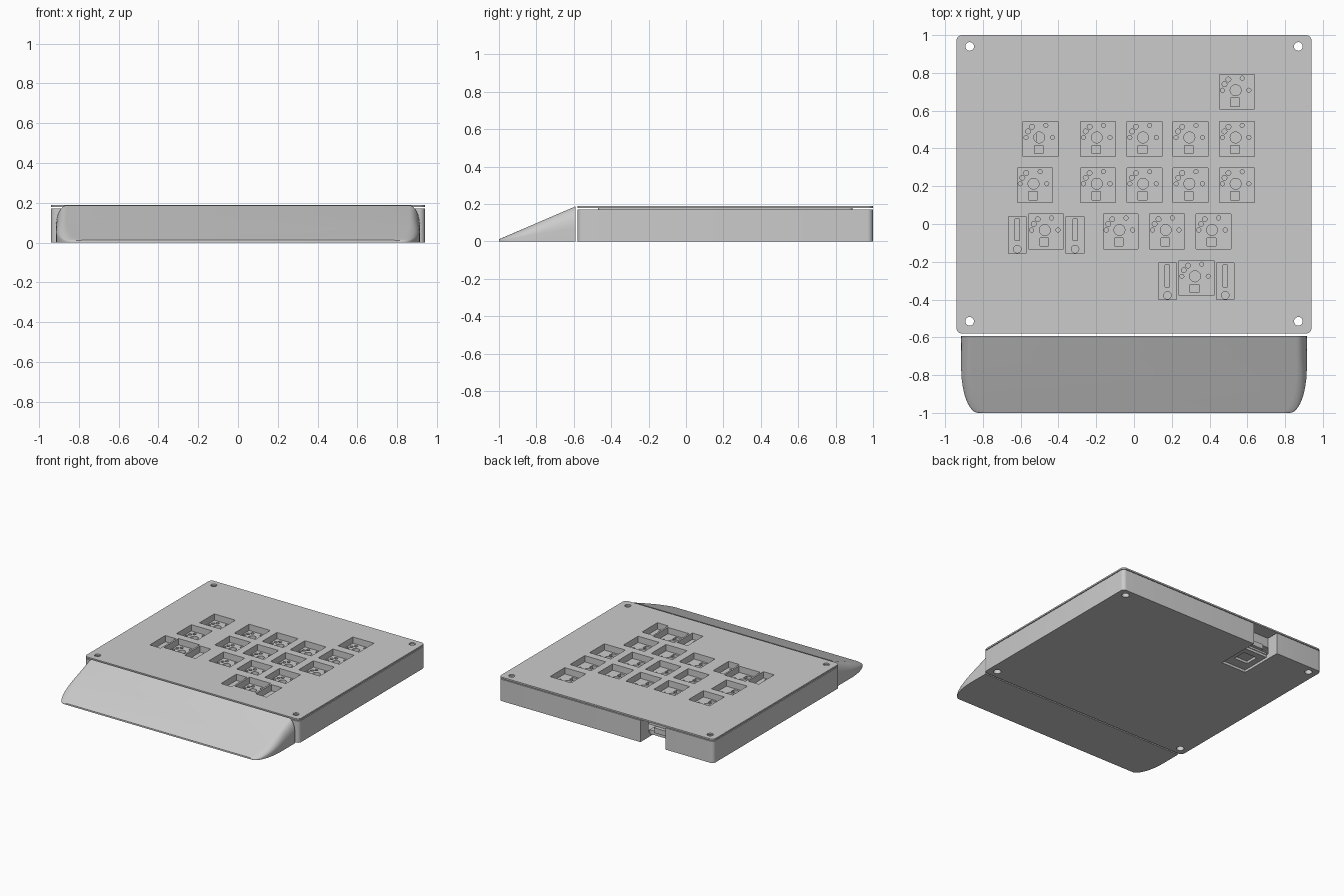
import bpy, bmesh, math

if "Cube" in bpy.data.objects:
    bpy.data.objects.remove(bpy.data.objects["Cube"])


def mesh_object(name, bm):
    bmesh.ops.recalc_face_normals(bm, faces=bm.faces)
    me = bpy.data.meshes.new(name)
    bm.to_mesh(me)
    bm.free()
    ob = bpy.data.objects.new(name, me)
    bpy.context.collection.objects.link(ob)
    return ob


def loft(name, rings):
    """Skin a stack of closed rings and cap both ends."""
    bm = bmesh.new()
    vs = [[bm.verts.new(p) for p in r] for r in rings]
    n = len(vs[0])
    for a, b in zip(vs, vs[1:]):
        for i in range(n):
            j = (i + 1) % n
            bm.faces.new((a[i], a[j], b[j], b[i]))
    bm.faces.new(vs[0])
    bm.faces.new(vs[-1])
    return mesh_object(name, bm)


def rounded_rect(inset, r, z):
    """Case outline, shrunk by inset, with rounded corners."""
    hx, hy, cy = 0.94 - inset, 0.79 - inset, 0.21
    pts = []
    for k, (sx, sy) in enumerate([(1, 1), (-1, 1), (-1, -1), (1, -1)]):
        for i in range(7):
            a = math.radians(90 * k + 15 * i)
            pts.append((sx * (hx - r) + r * math.cos(a),
                        cy + sy * (hy - r) + r * math.sin(a), z))
    return pts


def add_box(bm, x0, x1, y0, y1, z0, z1):
    vs = bmesh.ops.create_cube(bm, size=1)["verts"]
    for v in vs:
        v.co = ((x0 + x1) / 2 + v.co.x * (x1 - x0),
                (y0 + y1) / 2 + v.co.y * (y1 - y0),
                (z0 + z1) / 2 + v.co.z * (z1 - z0))


def add_cyl(bm, x, y, r, z0, z1, seg=20):
    vs = bmesh.ops.create_cone(bm, cap_ends=True, segments=seg, radius1=r,
                               radius2=r, depth=z1 - z0)["verts"]
    bmesh.ops.translate(bm, verts=vs, vec=(x, y, (z0 + z1) / 2))


def cut(ob, bm):
    """Subtract the shapes in bm from ob, then discard the cutter."""
    cutter = mesh_object("cutter", bm)
    cutter.hide_render = True
    m = ob.modifiers.new("cut", "BOOLEAN")
    m.operation, m.solver, m.object = "DIFFERENCE", "EXACT", cutter
    bpy.context.view_layer.objects.active = ob
    bpy.ops.object.modifier_apply(modifier=m.name)
    bpy.data.objects.remove(cutter)


def smooth(ob):
    bpy.ops.object.select_all(action="DESELECT")
    ob.select_set(True)
    bpy.context.view_layer.objects.active = ob
    bpy.ops.object.shade_smooth_by_angle(angle=math.radians(30))


SCREWS = [(x, y) for x in (-0.87, 0.87) for y in (-0.515, 0.94)]
KEYS = [(0.545, 0.70), (-0.465, -0.04), (0.33, -0.285)]
KEYS += [(x, y) for y in (0.45, 0.205) for x in (-0.19, 0.055, 0.30, 0.545)]
KEYS += [(-0.495, 0.45), (-0.525, 0.205)]
KEYS += [(x, -0.04) for x in (-0.07, 0.175, 0.42)]
FLOOR = 0.14

# Lid: thin flange over a thick inset switch plate
lid = loft("switch_plate_lid", [rounded_rect(0.11, 0.02, 0.10), rounded_rect(0.11, 0.02, 0.178),
                                rounded_rect(0, 0.03, 0.178), rounded_rect(0, 0.03, 0.19)])
bm = bmesh.new()
for x, y in KEYS:
    add_box(bm, x - 0.0925, x + 0.0925, y - 0.0925, y + 0.0925, FLOOR, 0.3)
# Stabiliser pockets either side of the wide keys
STABS = [(x + s, y - 0.018) for x, y in KEYS[1:3] for s in (-0.153, 0.153)]
for x, y in STABS:
    add_box(bm, x - 0.047, x + 0.047, y - 0.097, y + 0.097, FLOOR, 0.3)
for x, y in SCREWS:
    add_cyl(bm, x, y, 0.023, -0.1, 0.3)
cut(lid, bm)

# Switch pin holes and contact slots in each pocket floor
bm = bmesh.new()
for x, y in KEYS:
    add_cyl(bm, x - 0.007, y + 0.008, 0.029, 0.05, 0.16)
    for dx, dy, r in ((-0.077, 0.008, 0.011), (0.063, 0.008, 0.011), (0.028, 0.072, 0.011),
                      (-0.045, 0.065, 0.013), (-0.066, 0.040, 0.013)):
        add_cyl(bm, x + dx, y + dy, r, 0.05, 0.16, 12)
    add_box(bm, x - 0.033, x + 0.013, y - 0.077, y - 0.034, 0.115, 0.16)
for x, y in STABS:
    add_cyl(bm, x, y - 0.075, 0.02, 0.05, 0.16)
    add_box(bm, x - 0.012, x + 0.012, y - 0.03, y + 0.085, 0.115, 0.16)
cut(lid, bm)
smooth(lid)

# Tray: open box with thick walls
tray = loft("case_tray", [rounded_rect(0, 0.03, 0), rounded_rect(0, 0.03, 0.172),
                          rounded_rect(0.10, 0.02, 0.172), rounded_rect(0.10, 0.02, 0.04)])
bm = bmesh.new()
add_box(bm, -0.52, -0.30, 0.88, 1.1, -0.1, 0.3)      # cable slot in back wall
for x, y in SCREWS:
    add_cyl(bm, x, y, 0.023, -0.1, 0.3)
cut(tray, bm)
bm = bmesh.new()
add_box(bm, -0.52, -0.30, 0.64, 0.95, -0.1, 0.02)    # shallow recess under the floor
for x, y in SCREWS:
    add_cyl(bm, x, y, 0.028, -0.1, 0.04)
cut(tray, bm)
bm = bmesh.new()
add_box(bm, -0.47, -0.35, 0.72, 0.83, -0.1, 0.1)     # access window
cut(tray, bm)
smooth(tray)

# Controller board and its port, seen through the slot
bm = bmesh.new()
add_box(bm, -0.52, -0.30, 0.35, 0.885, 0.04, 0.055)
mesh_object("controller_board", bm)
bm = bmesh.new()
add_box(bm, -0.465, -0.355, 0.80, 0.91, 0.055, 0.095)
mesh_object("cable_port", bm)

# Wrist rest: wedge with swept front corners and softened side edges
half = [(0.915, -0.592), (0.915, -0.70)]
half += [(0.825 + 0.09 * math.cos(a), -0.76 - 0.24 * math.sin(a))
         for a in [math.radians(90 * i / 12) for i in range(13)]]
outline = half + [(-x, y) for x, y in reversed(half)]


def height(y):
    return 0.012 + 0.175 * (y + 1) / 0.408


rings = [[(x, y, 0) for x, y in outline]]
for i in range(9):
    t = math.radians(90 * i / 8)
    s = 1 - 0.06 * (1 - math.cos(t))
    rings.append([(x * s, y, height(y) * (0.4 + 0.6 * math.sin(t))) for x, y in outline])
smooth(loft("wrist_rest", rings))
